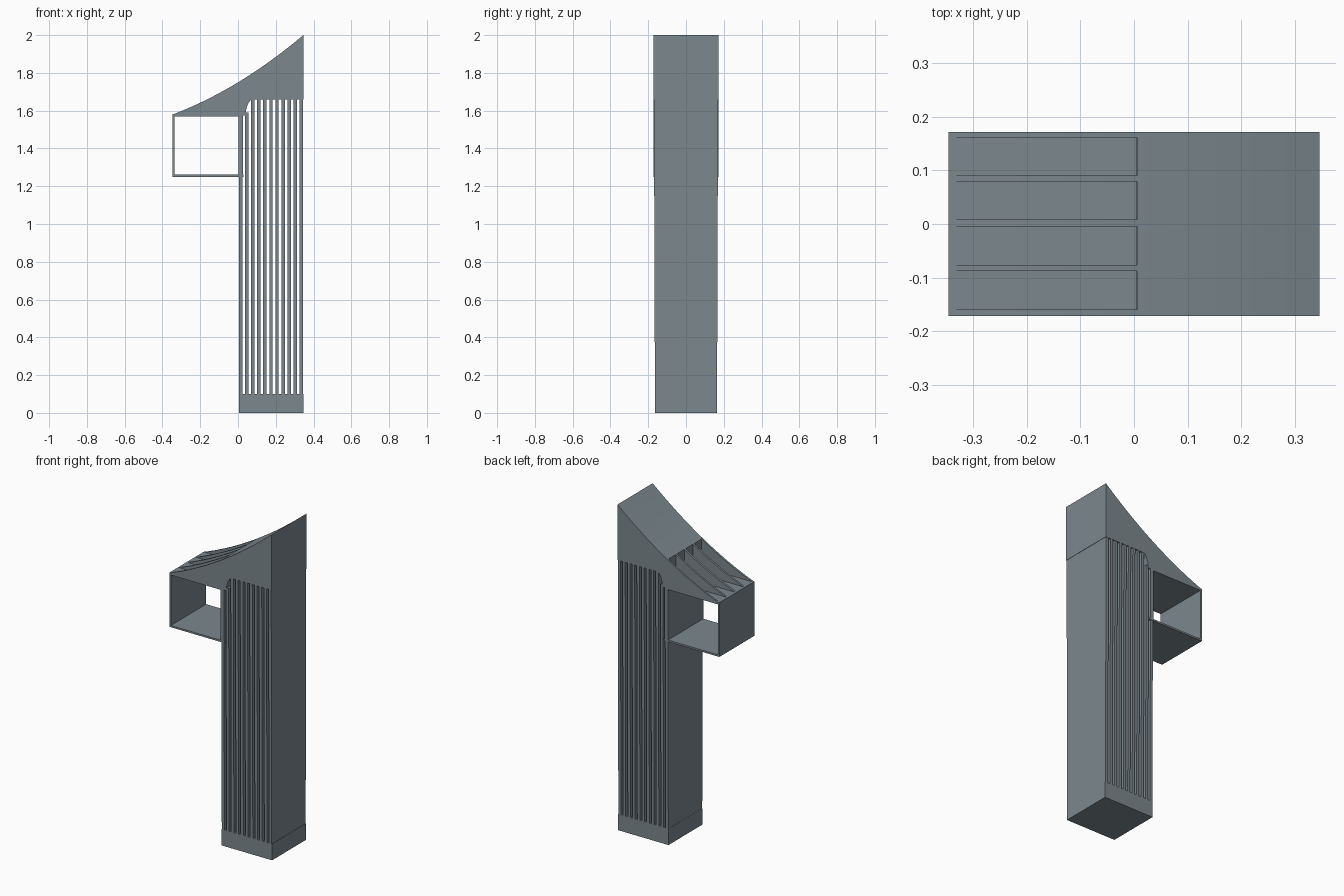
import bpy, bmesh

cube = bpy.data.objects.get("Cube")
if cube:
    bpy.data.objects.remove(cube, do_unlink=True)

COLOR = (0.200, 0.245, 0.270, 1.0)
mat = bpy.data.materials.new("slate grey")
mat.use_nodes = True
mat.diffuse_color = COLOR
mat.node_tree.nodes["Principled BSDF"].inputs["Base Color"].default_value = COLOR

HX = 0.346          # half length
HY = 0.171          # half width


def extrude_profile(name, pts, y0, y1, taper=None):
    """Extrude an (x, z) outline from y0 to y1; taper scales y by height."""
    bm = bmesh.new()
    face = bm.faces.new([bm.verts.new((x, y0, z)) for x, z in pts])
    geo = bmesh.ops.extrude_face_region(bm, geom=[face])
    for v in geo["geom"]:
        if isinstance(v, bmesh.types.BMVert):
            v.co.y = y1
    if taper:
        for v in bm.verts:
            v.co.y *= taper(v.co.z)
    bmesh.ops.recalc_face_normals(bm, faces=bm.faces)
    mesh = bpy.data.meshes.new(name)
    bm.to_mesh(mesh)
    bm.free()
    mesh.materials.append(mat)
    obj = bpy.data.objects.new(name, mesh)
    bpy.context.collection.objects.link(obj)
    return obj


def box(name, x0, x1, z0, z1, taper=None):
    return extrude_profile(name, [(x0, z0), (x1, z0), (x1, z1), (x0, z1)], -HY, HY, taper)


def slope(x):
    """Height of the concave top surface."""
    t = x / HX
    return 1.79 + 0.21 * t - 0.04 * (1 - t * t)


def curve(x0, x1, n):
    return [(x1 + (x0 - x1) * i / n, slope(x1 + (x0 - x1) * i / n)) for i in range(n + 1)]


def narrowing(z):
    return 0.96 + 0.02 * z


# Foot block
box("foot", 0.004, HX, 0, 0.10, narrowing)

# Upright plates with open slots between them
FINS, WIDTH = 11, 0.0180
PITCH = (HX - 0.002 - 0.005 - WIDTH) / (FINS - 1)
for i in range(FINS):
    x = 0.005 + PITCH * i
    box(f"fin_{i + 1}", x, x + WIDTH, 0.09, 1.59 if i < 2 else 1.67, narrowing)

# Solid head with a rounded corner above the slots
under = [(0.006, 1.575), (0.040, 1.575), (0.043, 1.605), (0.052, 1.635),
         (0.066, 1.655), (0.085, 1.660), (HX, 1.660)]
extrude_profile("head", under + curve(0.006, HX, 16), -HY, HY)

# Overhang: floor with ribs that leave four open pockets
box("overhang_floor", -HX, 0.006, 1.570, 1.583)
pockets = [(-0.159, -0.088), (-0.076, -0.005), (0.008, 0.079), (0.090, 0.161)]
edges = [-HY] + [y for p in pockets for y in p] + [HY]
for i in range(5):
    extrude_profile(f"rib_{i + 1}", [(-HX, 1.575), (0.006, 1.575)] + curve(-HX, 0.006, 16),
                    edges[2 * i], edges[2 * i + 1])

# Open rectangular frame below the overhang
box("frame_outer_wall", -HX, -0.336, 1.25, 1.575)
box("frame_bottom", -HX, 0.030, 1.25, 1.261)
box("frame_inner_wall", 0.002, 0.026, 1.25, 1.575)
